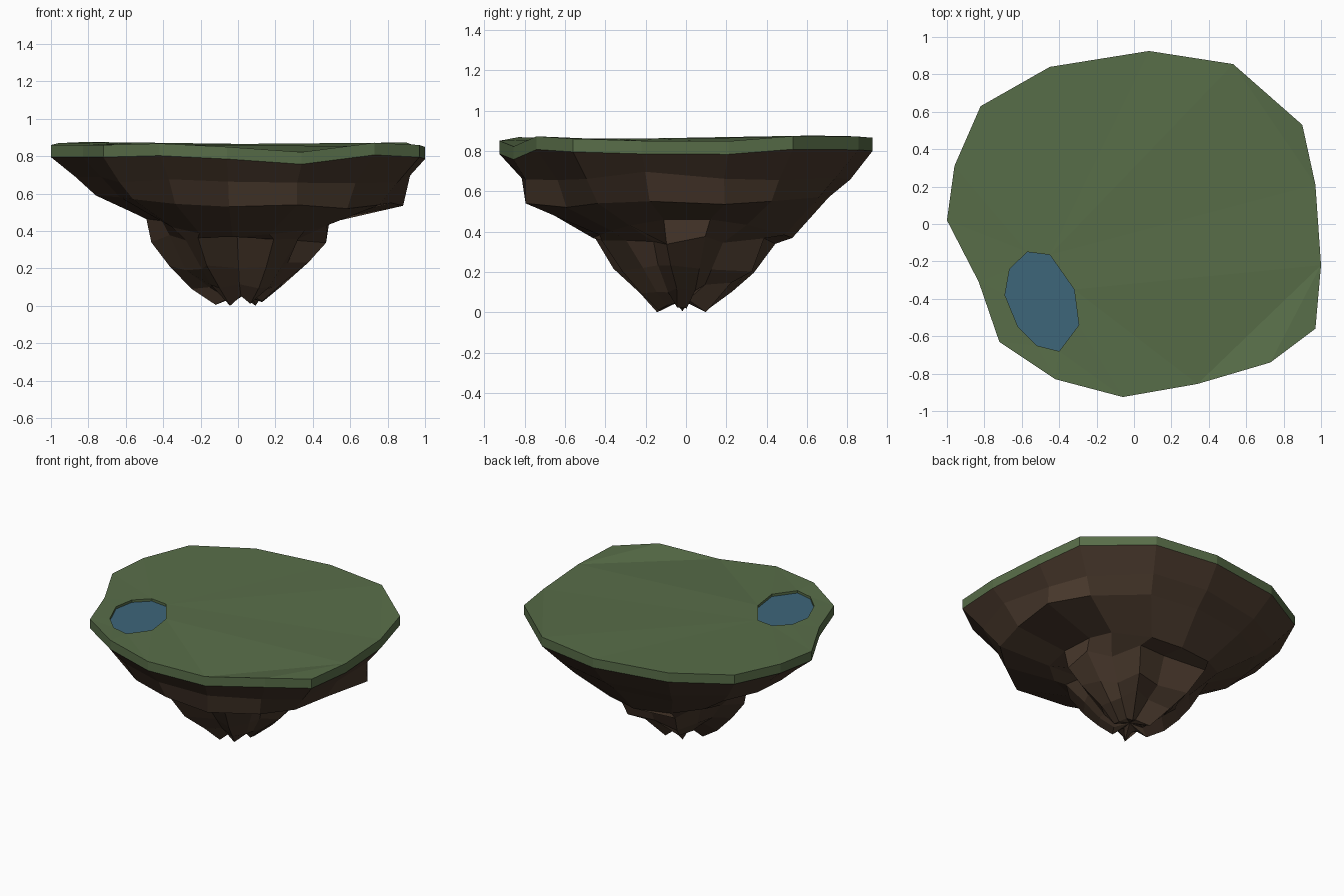
import bpy, bmesh, math, random

if "Cube" in bpy.data.objects:
    bpy.data.objects.remove(bpy.data.objects["Cube"])

random.seed(4)


def material(name, rgb):
    m = bpy.data.materials.new(name)
    m.diffuse_color = (*rgb, 1)
    m.use_nodes = True
    m.node_tree.nodes["Principled BSDF"].inputs["Base Color"].default_value = m.diffuse_color
    return m


def finish(bm, name, mat):
    bmesh.ops.recalc_face_normals(bm, faces=bm.faces)
    me = bpy.data.meshes.new(name)
    bm.to_mesh(me)
    bm.free()
    me.materials.append(mat)
    ob = bpy.data.objects.new(name, me)
    bpy.context.collection.objects.link(ob)
    return ob


def loop_verts(bm, pts):
    return [bm.verts.new(p) for p in pts]


def bridge(bm, a, b):
    n = len(a)
    for i in range(n):
        j = (i + 1) % n
        bm.faces.new((a[i], a[j], b[j], b[i]))


grass = material("grass_green", (0.098, 0.155, 0.066))
rock = material("rock_brown", (0.066, 0.040, 0.025))
water = material("water_blue", (0.047, 0.132, 0.195))

# island outline: x, y, top z (counter-clockwise from the right)
rim = [(.97, .21, .848), (.90, .53, .873), (.53, .855, .87), (.08, .925, .865),
       (-.45, .84, .872), (-.82, .63, .876), (-.96, .31, .87), (-1, .02, .86),
       (-.83, -.31, .86), (-.72, -.63, .86), (-.42, -.83, .868), (-.06, -.925, .85),
       (.34, -.855, .822), (.73, -.74, .872), (.97, -.56, .86), (1, -.22, .85)]
N = len(rim)
pond = [(-.57, -.15), (-.665, -.24), (-.69, -.38), (-.62, -.55), (-.52, -.65),
        (-.40, -.68), (-.295, -.54), (-.32, -.35), (-.45, -.165)]
POND_TOP, POND_BED, TURF = .862, .845, .065

# grass cap: turf edge, top with a pond hole, and sunken pond wall
bm = bmesh.new()
top = loop_verts(bm, rim)
low = loop_verts(bm, [(x, y, z - TURF) for x, y, z in rim])
hole = loop_verts(bm, [(x, y, POND_TOP) for x, y in pond])
bed = loop_verts(bm, [(x, y, POND_BED) for x, y in pond])
edges = []
for ring in (top, hole):
    edges += [bm.edges.new((ring[i], ring[(i + 1) % len(ring)])) for i in range(len(ring))]
bmesh.ops.triangle_fill(bm, use_beauty=True, use_dissolve=False, edges=edges, normal=(0, 0, 1))
bridge(bm, top, low)
bridge(bm, hole, bed)
finish(bm, "grass_cap", grass)

# pond water
bm = bmesh.new()
bm.faces.new(loop_verts(bm, [(x, y, POND_BED) for x, y in pond]))
finish(bm, "pond_water", water)

# rock body: scaled copies of the outline going down
upper_scale = [.90, .87, .87, .88, .87, .87, .87, .87, .88, .88, .88, .88, .93, .86, .88, .92]
ledge_scale = [.91, .80, .77, .765, .77, .76, .76, .76, .76, .78, .80, .80, .93, .80, .78, .82]
ledge_z = [.535, .55, .57, .57, .57, .58, .58, .59, .58, .57, .545, .53, .54, .52, .54, .55]
bm = bmesh.new()
rings = [[(x, y, z - TURF) for x, y, z in rim],
         [(x * s, y * s, .67 + random.uniform(-.02, .03)) for (x, y, z), s in zip(rim, upper_scale)],
         [(x * s, y * s, h) for (x, y, z), s, h in zip(rim, ledge_scale, ledge_z)]]

# neck under the ledge: higher at the sides, lower at front and back
rings.append([(x * .49, y * (.57 if y > 0 else .50), .465 - .09 * y * y / .8)
              for x, y, z in rim])

# jagged root: six chunky lobes that step inward
for r, z, lobe, jit in [(.415, .36, .16, .025), (.33, .21, .20, .025), (.225, .12, .22, .03)]:
    ring = []
    for x, y, _ in rim:
        a = math.atan2(y, x)
        f = r * (1 + lobe * math.cos(6 * a)) * random.uniform(.92, 1.1)
        ring.append((math.cos(a) * f + .02, math.sin(a) * f * .97,
                     z + random.uniform(-jit, jit)))
    rings.append(ring)
tips = []
for x, y, _ in rim:
    a = math.atan2(y, x)
    f = .10 * (1 + .4 * math.cos(6 * a))
    tips.append((math.cos(a) * f + .02, math.sin(a) * f - .02,
                 .025 - .025 * math.cos(6 * a) + random.uniform(0, .015)))
lowest = min(p[2] for p in tips)
rings.append([(x, y, z - lowest) for x, y, z in tips])

loops = [loop_verts(bm, r) for r in rings]
for a, b in zip(loops, loops[1:]):
    bridge(bm, a, b)
centre = bm.verts.new((.02, -.02, .06))
for i in range(N):
    bm.faces.new((loops[-1][i], loops[-1][(i + 1) % N], centre))
finish(bm, "rock_base", rock)
